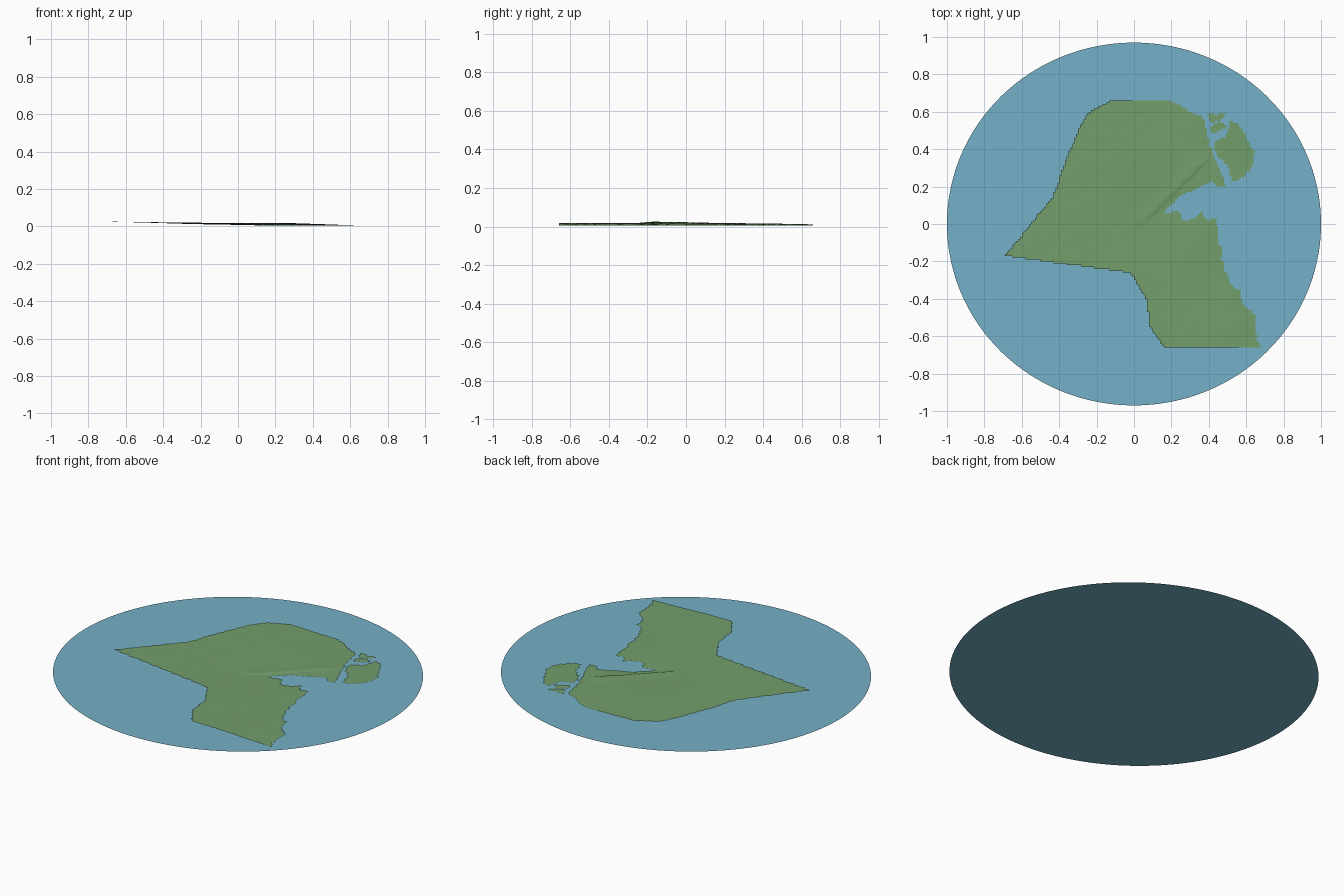
import bpy, bmesh, math
from mathutils import Vector, noise

cube = bpy.data.objects.get("Cube")
if cube:
    bpy.data.objects.remove(cube, do_unlink=True)


def material(name, rgb):
    mat = bpy.data.materials.new(name)
    mat.use_nodes = True
    mat.diffuse_color = (*rgb, 1)
    mat.node_tree.nodes["Principled BSDF"].inputs["Base Color"].default_value = (*rgb, 1)
    return mat


def add_object(name, bm, mat):
    mesh = bpy.data.meshes.new(name)
    bm.to_mesh(mesh)
    bm.free()
    mesh.materials.append(mat)
    obj = bpy.data.objects.new(name, mesh)
    bpy.context.collection.objects.link(obj)
    return obj


water = material("sea blue", (0.178, 0.434, 0.571))
grass = material("land green", (0.171, 0.342, 0.147))

# Sea: one flat, slightly oval disc
bm = bmesh.new()
bmesh.ops.create_circle(bm, cap_ends=True, segments=128, radius=1)
bmesh.ops.scale(bm, vec=(1, 0.97, 1), verts=bm.verts)
for f in bm.faces:
    if f.normal.z < 0:
        f.normal_flip()
add_object("sea_disc", bm, water)

# Outlines: sea shore, inland border and islands
COAST = [(.24, .64), (.30, .60), (.37, .57), (.39, .47), (.42, .37), (.46, .28),
         (.50, .19), (.40, .22), (.32, .18), (.25, .15), (.16, .06), (.24, .07),
         (.26, .02), (.33, .03), (.36, .07), (.39, .02), (.44, .03), (.46, -.14),
         (.49, -.25), (.52, -.33), (.57, -.36), (.58, -.43), (.65, -.49),
         (.65, -.58), (.68, -.66)]
BORDER = [(.16, -.66), (.08, -.54), (.07, -.41), (-.02, -.26), (-.69, -.17),
          (-.43, .15), (-.38, .30), (-.29, .52), (-.24, .60), (-.11, .665), (.18, .665)]
EAST_ISLAND = [(.43, .44), (.50, .47), (.51, .55), (.56, .54), (.60, .46), (.65, .39),
               (.63, .30), (.56, .23), (.53, .23), (.49, .32), (.43, .40)]
NORTH_ISLAND = [(.39, .59), (.49, .59), (.47, .56), (.41, .54)]
MIDDLE_ISLAND = [(.41, .52), (.46, .55), (.50, .52), (.46, .50), (.42, .48)]
MAINLAND = COAST + BORDER
ISLANDS = (EAST_ISLAND, NORTH_ISLAND, MIDDLE_ISLAND)


def inside(x, y, outline):
    hit = False
    for (ax, ay), (bx, by) in zip(outline, outline[1:] + outline[:1]):
        if (ay > y) != (by > y) and x < ax + (y - ay) * (bx - ax) / (by - ay):
            hit = not hit
    return hit


def distance(x, y, path):
    p, best = Vector((x, y)), 9.0
    for a, b in zip(path, path[1:]):
        a, b = Vector(a), Vector(b)
        d = b - a
        t = max(0, min(1, (p - a).dot(d) / d.length_squared))
        best = min(best, (p - a - d * t).length)
    return best


def is_land(x, y):
    # ragged shore only on the eastern side
    rag = 0.012 * noise.noise(Vector((x * 35, y * 35, 1))) if x > .36 and y > -.64 else 0
    return inside(x + rag, y + rag, MAINLAND) or any(
        inside(x + rag, y + rag, isle) for isle in ISLANDS)


SCARP = [(.08, .03), (.16, .11), (.26, .19), (.32, .29), (.38, .30)]


def height(x, y):
    # plateau falling to the north-east and to the shore
    low = 0.004
    if any(inside(x, y, isle) for isle in ISLANDS):
        return low
    plateau = max(0.001, 0.011 - 0.013 * x - 0.009 * y)
    t = min(1, distance(x, y, COAST) / 0.32)
    z = low + plateau * t ** 0.8
    # low scarp along the northern side of the bay
    d = distance(x, y, SCARP)
    if y - x > -.05:
        z += 0.004 * math.exp(-(d / 0.05) ** 2)
    # faint gullies running north-east
    u, v = x + y, y - x
    return z + 0.0006 * t * noise.fractal(Vector((u * 5, v * 14, 3)), 1.0, 2.0, 3)


# Land: relief sheet made from small square cells inside the outlines
STEP, HALF = 0.01, 70
bm = bmesh.new()
grid = {}


def corner(i, j):
    if (i, j) not in grid:
        x, y = i * STEP, j * STEP
        grid[i, j] = bm.verts.new((x, y, height(x, y)))
    return grid[i, j]


for i in range(-HALF, HALF):
    for j in range(-HALF, HALF):
        if is_land((i + .5) * STEP, (j + .5) * STEP):
            bm.faces.new([corner(i, j), corner(i + 1, j),
                          corner(i + 1, j + 1), corner(i, j + 1)])
for f in bm.faces:
    f.smooth = True
add_object("land_relief", bm, grass)
